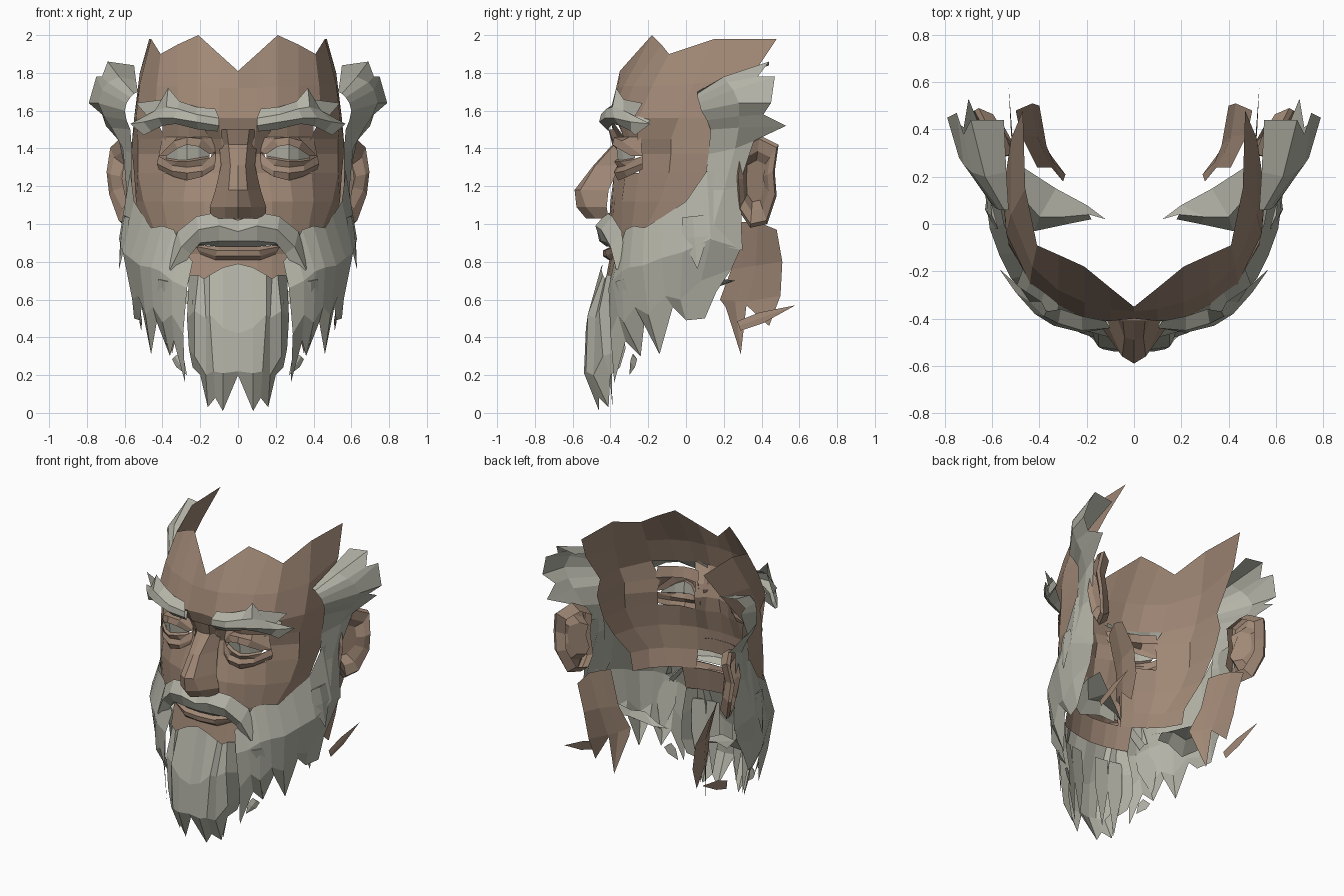
import bpy
import bmesh
import math
from mathutils import Vector

default_cube = bpy.data.objects.get("Cube")
if default_cube:
    bpy.data.objects.remove(default_cube, do_unlink=True)

UNIT = 0.01  # all coordinates below are in hundredths
parts = []


def make_material(name, red, green, blue):
    material = bpy.data.materials.new(name)
    material.use_nodes = True
    colour = (red, green, blue, 1)
    material.diffuse_color = colour
    material.node_tree.nodes["Principled BSDF"].inputs["Base Color"].default_value = colour
    return material


skin = make_material("warm brown skin", .35, .245, .18)
hair = make_material("pale grey hair", .45, .45, .385)


def finish(name, bm, material, face_outward=True):
    """Turn half of a part into a mirrored object."""
    bmesh.ops.recalc_face_normals(bm, faces=bm.faces)
    if face_outward:
        inside = Vector((.1, .2, 0))
        total = 0
        for face in bm.faces:
            offset = face.calc_center_median() - inside
            offset.z = 0
            total += face.calc_area() * face.normal.dot(offset)
        if total < 0:
            bmesh.ops.reverse_faces(bm, faces=bm.faces)
    mesh = bpy.data.meshes.new(name)
    bm.to_mesh(mesh)
    bm.free()
    mesh.materials.append(material)
    part = bpy.data.objects.new(name, mesh)
    bpy.context.collection.objects.link(part)
    mirror = part.modifiers.new("Mirror", "MIRROR")
    mirror.use_axis[0] = True
    mirror.merge_threshold = UNIT / 10
    parts.append(part)


def sheet(name, rows, material, closed=False, holes=()):
    """Skin rows of points into a grid of quads, leaving out (row, column) holes."""
    bm = bmesh.new()
    grid = [[bm.verts.new(Vector(point) * UNIT) for point in row] for row in rows]
    for r, (upper, lower) in enumerate(zip(grid, grid[1:])):
        count = len(upper)
        for i in range(count if closed else count - 1):
            j = (i + 1) % count
            if (r, i) not in holes:
                bm.faces.new((upper[i], upper[j], lower[j], lower[i]))
    if closed:
        bm.faces.new(grid[-1])
    finish(name, bm, material)


def locks(name, strands, material, thickness=0.3):
    """Tapering ridged strands, each given by root, tip and half width."""
    bm = bmesh.new()
    for root, tip, width in strands:
        start, end = Vector(root), Vector(tip)
        along = (end - start).normalized()
        outward = Vector((start.x, start.y - 20, 8))
        side = along.cross(outward).normalized()
        ridge = side.cross(along).normalized()
        if ridge.dot(outward) < 0:
            ridge.negate()
        rings = []
        for amount, scale in ((0, 0.9), (0.4, 1)):
            middle = start.lerp(end, amount)
            offsets = (side, ridge * thickness, -side)
            rings.append([bm.verts.new((middle + o * width * scale) * UNIT) for o in offsets])
        point = bm.verts.new(end * UNIT)
        bm.faces.new(rings[0])
        for i in range(3):
            j = (i + 1) % 3
            bm.faces.new((rings[0][i], rings[0][j], rings[1][j], rings[1][i]))
            bm.faces.new((rings[1][i], rings[1][j], point))
    finish(name, bm, material, face_outward=False)


def level(z, *pairs):
    """A row of points sharing one height."""
    return [(x, y, z) for x, y in pairs]


# Face shell: forehead and cheeks, open at the brows, eyes and mouth
forehead = [
    [(0, -35, 181), (10, -27, 190), (21, -18, 200), (32, -13, 195),
     (41, -9, 190), (46, 15, 198), (47, 48, 198)],
    [(0, -37, 172), (10, -36, 172), (21, -33, 173), (32, -28, 173),
     (43, -18, 173), (52, 4, 174), (52, 36, 180)],
    level(156, (0, -40), (10, -41), (21, -40), (32, -34), (44, -25), (54, -4), (55, 16)),
]
cheeks = [
    level(145, (0, -38), (9, -36), (15, -32), (26, -32), (38, -26), (53, -8), (56, 18)),
    level(137, (0, -36), (8, -34), (14, -29), (26, -30), (38, -23), (53, -8), (56, 15)),
    level(127, (0, -38), (9, -34), (16, -33), (27, -32), (39, -25), (53, -9), (55, 12)),
    level(112, (0, -40), (10, -39), (18, -38), (29, -34), (40, -27), (50, -14), (54, 2)),
    level(96, (0, -41), (10, -41), (18, -39), (28, -34), (37, -29), (44, -22), (50, -10)),
    level(84, (0, -40), (10, -39), (18, -37), (26, -33), (34, -28), (42, -20), (48, -10)),
]
openings = {(row, column) for row in (2, 3, 4) for column in (2, 3)} | {(7, 0), (7, 1)}
sheet("face_shell", forehead + cheeks, skin, holes=openings)
sheet("chin", [cheeks[-1][:4], level(68, (0, -43), (10, -42), (18, -40), (26, -37))], skin)

# Nose: bridge, tip and nostril wings
sheet("nose", [
    level(150, (0, -41), (6, -41), (11, -36)),
    level(142, (0, -39), (5, -38), (10, -33)),
    level(131, (0, -49), (4, -48), (9, -35)),
    level(118, (0, -59), (5, -56), (12, -41)),
    level(109, (0, -58), (7, -53), (15, -42)),
    level(103, (0, -53), (7, -48), (14, -41)),
    level(106, (0, -40), (6, -40), (12, -38)),
], skin)

# Eyes and their lids share the lid edge rows
upper_edge = [(15, -32, 137), (21, -36, 141), (27, -37, 142), (32, -34, 140), (38, -27, 136)]
lower_edge = [(15, -32, 136), (21, -35, 135), (27, -36, 134), (32, -33, 134), (38, -27, 135)]
sheet("eyes", [upper_edge, lower_edge], hair)
sheet("upper_eyelids", [
    level(153, (15, -35), (20, -36), (26, -35), (32, -32), (40, -26)),
    level(146, (13, -32), (20, -33), (26, -33), (32, -30), (40, -24)),
    [(12, -32, 138), (19, -37, 145), (27, -38, 146), (34, -34, 144), (42, -23, 136)],
    [(x, y - 2, z) for x, y, z in upper_edge],
    upper_edge,
], skin)
sheet("lower_eyelids", [
    lower_edge,
    [(x, y - 2, z - 1) for x, y, z in lower_edge],
    [(12, -32, 138), (19, -36, 131), (27, -36, 130), (35, -32, 131), (42, -23, 136)],
    [(12, -33, 132), (19, -38, 128), (27, -38, 127), (35, -33, 128), (43, -23, 132)],
    [(13, -34, 129), (19, -37, 125), (27, -36, 123), (34, -31, 125), (42, -23, 129)],
], skin)

# Eyebrows: one folded piece whose outer end breaks into points
sheet("eyebrows", [
    [(12, -41, 161), (22, -39, 162), (31, -36, 165), (37, -37, 172), (39, -33, 166), (54, -23, 164)],
    [(10, -44, 156), (22, -45, 158), (32, -42, 161), (38, -39, 162), (44, -33, 160), (48, -27, 157)],
    [(10, -44, 152), (22, -46, 154), (34, -43, 156), (42, -38, 156), (50, -29, 154), (57, -19, 153)],
    [(11, -41, 149), (21, -42, 150), (33, -39, 153), (40, -35, 152), (46, -29, 149), (50, -27, 147)],
    [(11, -39, 157), (21, -40, 157), (32, -34, 157), (38, -29, 157), (44, -25, 157), (47, -19, 155)],
], hair)

# Moustache and lips
sheet("moustache", [
    [(0, -43, 102), (12, -42, 106), (22, -39, 104), (32, -34, 96), (38, -32, 76)],
    [(0, -47, 96), (10, -48, 99), (21, -45, 97), (30, -40, 88), (36, -37, 76)],
    [(0, -46, 91), (10, -45, 91), (20, -42, 90), (25, -38, 84), (34, -35, 71)],
    [(0, -42, 88), (10, -41, 88), (20, -38, 89), (26, -33, 84), (35, -31, 74)],
], hair)
sheet("lower_lip", [
    [(0, -40, 88), (10, -40, 88), (24, -37, 89)],
    [(0, -44, 86), (11, -43, 86), (22, -38, 88)],
    [(0, -44, 83), (12, -42, 83), (21, -37, 86)],
    [(0, -41, 81), (12, -40, 81), (20, -36, 84)],
], skin)

# Long front beard with pointed ends
sheet("front_beard", [
    [(0, -44, 79), (8, -45, 77), (15, -44, 73), (18, -43, 71), (21, -42, 73), (26, -39, 73)],
    [(0, -53, 42), (8, -53, 45), (15, -52, 52), (17, -48, 50), (23, -46, 54), (27, -34, 50)],
    [(0, -54, 22), (8, -54, 21), (13, -53, 22), (17, -49, 20), (23, -44, 30), (26, -32, 34)],
    [(0, -51, 20), (8, -46, 1), (12, -46, 8), (16, -41, 3), (20, -40, 20), (24, -35, 24)],
], hair)
locks("front_beard_locks", [
    ((20, -42, 60), (16, -39, 4), 5), ((10, -44, 60), (9, -42, 10), 5),
    ((33, -27, 30), (27, -30, 20), 3),
], hair)

# Side beard in broad panels with a ragged lower edge
sheet("side_beard", [
    [(24, -38, 80), (30, -35, 88), (34, -32, 97), (40, -28, 99), (46, -22, 98),
     (50, -12, 104), (55, 0, 112), (57, 11, 128), (58, 30, 130)],
    [(27, -41, 66), (35, -39, 70), (41, -34, 75), (46, -30, 77), (52, -23, 78),
     (57, -13, 82), (61, -2, 85), (63, 13, 92), (58, 29, 87)],
    [(29, -40, 42), (35, -36, 52), (40, -33, 48), (45, -27, 56), (49, -20, 52),
     (53, -11, 62), (56, -3, 60), (57, 8, 70), (56, 24, 76)],
    [(28, -38, 16), (34, -32, 38), (36, -24, 30), (43, -22, 48), (46, -14, 31),
     (51, -7, 56), (52, 0, 49), (55, 10, 50), (55, 16, 64)],
], hair)
locks("side_beard_locks", [
    ((59, 4, 104), (63, 6, 76), 7), ((38, -36, 70), (38, -27, 36), 6),
], hair, thickness=.2)
sheet("jaw_underside", [
    [(50, 26, 70), (33, 15, 66), (20, 8, 60), (12, 2, 58)],
    [(48, 12, 72), (40, 3, 64), (30, 3, 66), (19, 4, 61)],
    [(52, 0, 62), (42, -3, 55), (28, 0, 58), (18, 2, 56)],
], hair)

# Swept back hair above the ears, bulging outward and ragged behind
sheet("side_hair", [
    [(53, 6, 170), (54, 22, 176), (55, 44, 184)],
    [(55, 6, 169), (63, 20, 178), (69, 44, 186)],
    [(57, 6, 167), (69, 22, 175), (72, 38, 178)],
    [(59, 7, 164), (72, 25, 171), (75, 47, 178)],
    [(60, 8, 160), (74, 28, 164), (79, 45, 164)],
    [(59, 11, 155), (71, 28, 157), (72, 41, 158)],
    [(57, 13, 150), (67, 28, 151), (70, 53, 152)],
    [(56, 12, 137), (61, 26, 140), (63, 36, 144)],
    [(56, 9, 118), (59, 20, 118), (58, 28, 120)],
    [(61, 2, 88), (62, 12, 90), (58, 30, 86)],
], hair)

# Ears: outline swept into a rim and a hollow, flared at mid height
outline = [(27, 124), (28, 141), (39, 147), (49, 142), (47, 128),
           (48, 115), (43, 100), (34, 98), (28, 107)]


def ear_ring(scale, shift):
    centre_y, centre_z = 36, 123
    return [(60 + (y - 27) * .4 - abs(z - 126) * .2 + shift,
             centre_y + (y - centre_y) * scale,
             centre_z + (z - centre_z) * scale) for y, z in outline]


sheet("ears", [ear_ring(.8, -6), ear_ring(1, 0), ear_ring(.92, 2),
               ear_ring(.65, 0), ear_ring(.45, -5)], skin, closed=True)

# Neck skin behind the jaw, turning inward, with ragged points
sheet("neck", [
    [(41, 24, 100), (44, 30, 101), (48, 38, 101), (50, 48, 97)],
    [(35, 24, 76), (38, 30, 77), (41, 37, 78), (43, 51, 80)],
    [(30, 18, 60), (34, 26, 59), (37, 33, 59), (40, 50, 62)],
    [(29, 21, 56), (35, 29, 31), (37, 32, 57), (39, 44, 46)],
], skin)
locks("neck_shard", [((51, 28, 46), (53, 58, 57), 3)], skin, thickness=.1)

# Facets stay crisp while shallow folds blend
for item in bpy.context.view_layer.objects:
    item.select_set(item in parts)
bpy.context.view_layer.objects.active = parts[0]
bpy.ops.object.shade_smooth_by_angle(angle=math.radians(20))
